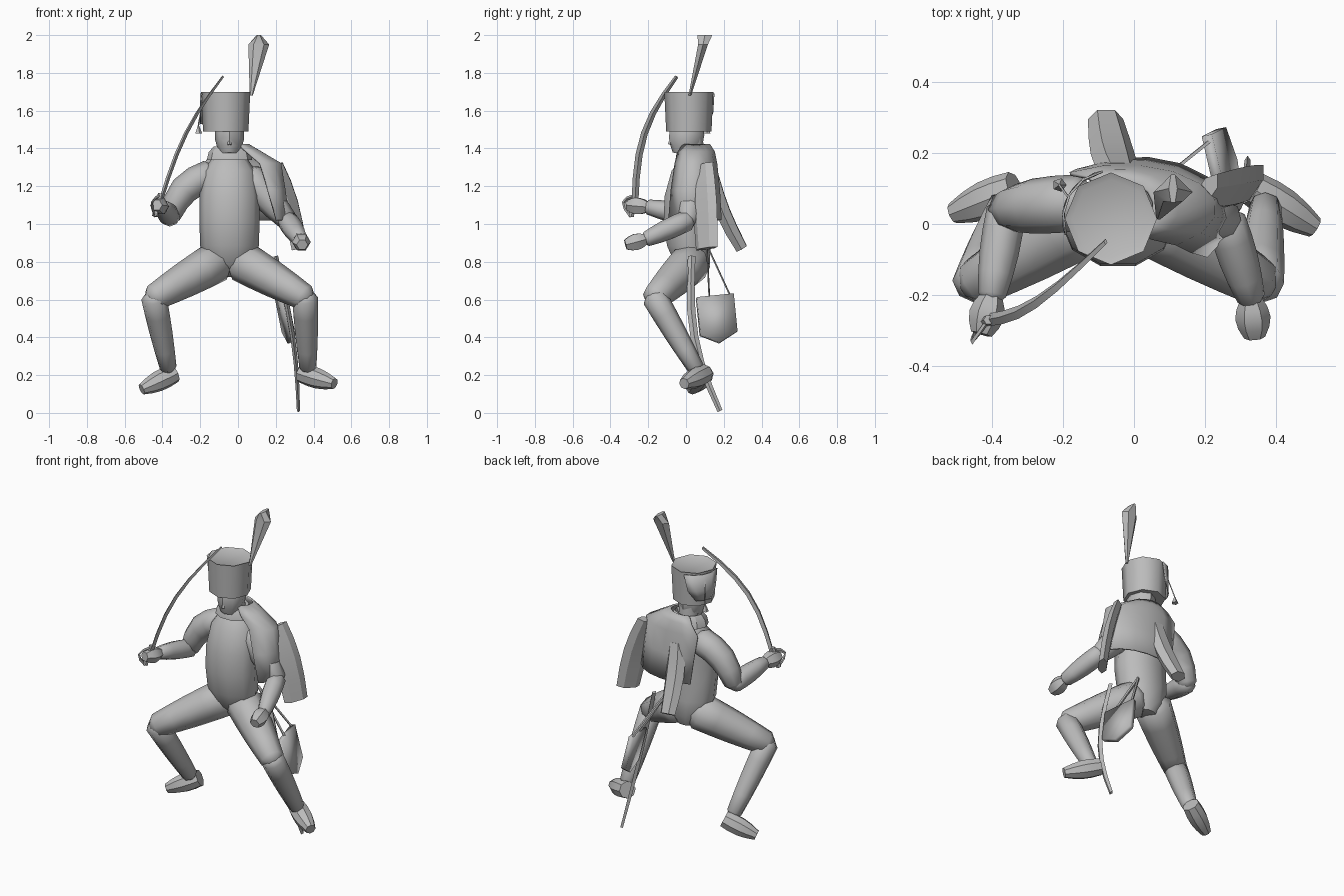
import bpy, bmesh
from math import sin, cos, pi, tau, radians, sqrt
from mathutils import Vector

cube = bpy.data.objects.get("Cube")
if cube:
    bpy.data.objects.remove(cube)

COLOUR = (.5, .5, .5, 1)
grey = bpy.data.materials.new("plain grey")
grey.use_nodes = True
grey.diffuse_color = COLOUR
grey.node_tree.nodes["Principled BSDF"].inputs["Base Color"].default_value = COLOUR


def finish(name, mesh_data, thickness=0, sharp=50):
    bmesh.ops.recalc_face_normals(mesh_data, faces=mesh_data.faces)
    mesh = bpy.data.meshes.new(name)
    mesh_data.to_mesh(mesh)
    mesh_data.free()
    mesh.materials.append(grey)
    part = bpy.data.objects.new(name, mesh)
    bpy.context.collection.objects.link(part)
    if thickness:
        solid = part.modifiers.new("thickness", 'SOLIDIFY')
        solid.thickness = thickness
        solid.offset = 0
    bpy.ops.object.select_all(action='DESELECT')
    part.select_set(True)
    bpy.context.view_layer.objects.active = part
    bpy.ops.object.shade_smooth_by_angle(angle=radians(sharp))


def skin(name, rows, closed=True, capped=True, thickness=0, sharp=50):
    """Join rows of points into one surface."""
    bm = bmesh.new()
    rows = [[bm.verts.new(point) for point in row] for row in rows]
    count = len(rows[0])
    for lower, upper in zip(rows, rows[1:]):
        for i in range(count if closed else count - 1):
            j = (i + 1) % count
            bm.faces.new((lower[i], lower[j], upper[j], upper[i]))
    if closed and capped:
        bm.faces.new(rows[0])
        bm.faces.new(rows[-1])
    finish(name, bm, thickness, sharp)


def ellipse(centre, across, along, sides):
    """Ring of points around a centre, from two half-axis vectors."""
    return [centre + across * cos(tau * k / sides) + along * sin(tau * k / sides)
            for k in range(sides)]


def arc(centre, width, depth, start, end, steps=8):
    """Horizontal open arc, with its ends in degrees."""
    angles = [radians(start + (end - start) * k / steps) for k in range(steps + 1)]
    return [centre + Vector((width * cos(a), depth * sin(a), 0)) for a in angles]


def sweep(name, start, end, first, last, swell=0, bow=(0, 0, 0), flat=1,
          side=(0, 1, 0), sides=8, steps=4, rounded=False, sharp=50):
    """Tapered, optionally swollen, bowed and flattened rod."""
    start, end, bow, side = map(Vector, (start, end, bow, side))
    rows = []
    for step in range(steps + 1):
        t = step / steps
        centre = start.lerp(end, t) + bow * sin(pi * t)
        heading = (end - start + bow * pi * cos(pi * t)).normalized()
        across = heading.cross(side).normalized()
        along = across.cross(heading) * flat
        radius = first + (last - first) * t + swell * sin(pi * t)
        ring = ellipse(centre, across * radius, along * radius, sides)
        tip = ellipse(centre + heading * radius * (t - .5), across * radius / 2,
                      along * radius / 2, sides)
        if rounded and step == 0:
            rows.append(tip)
        rows.append(ring)
        if rounded and step == steps:
            rows.append(tip)
    skin(name, rows, sharp=sharp)


# Torso: a barrel that closes at the crotch and the neck and arches forward
MIDDLE = -.045
FRONT, SIDE, UP = Vector((0, 1, 0)), Vector((1, 0, 0)), Vector((0, 0, 1))
rows = []
for t in (0, .1, .25, .45, .65, .85, .95, 1):
    girth = max(.4, sqrt(1 - abs(2 * t - 1) ** 4))
    centre = Vector((MIDDLE, .05 - .05 * sin(pi * t), .72 + .66 * t))
    rows.append(ellipse(centre, SIDE * .16 * girth, FRONT * .125 * girth, 10))
skin("torso", rows)

# Head, neck, nose and standing collar
sweep("neck", (MIDDLE, .04, 1.3), (MIDDLE, .03, 1.45), .06, .06)
sweep("head", (MIDDLE, -.01, 1.37), (MIDDLE, .01, 1.52), .05, .072, .015, flat=1.2)
sweep("nose", (MIDDLE, -.07, 1.48), (MIDDLE, -.085, 1.42), .004, .012, sides=4, side=SIDE)
skin("collar", [ellipse(Vector((MIDDLE, .035, z)), SIDE * width, FRONT * width * .8, 10)
                for z, width in ((1.34, .12), (1.38, .11), (1.41, .085), (1.38, .07))],
     capped=False, sharp=30)

# Tall hat with a sunken crown
hat = Vector((-.065, .015, 1.49))
skin("hat", [ellipse(hat + UP * height, SIDE * width, FRONT * width, 8)
             for height, width in ((0, .12), (.21, .13), (.2, .11))])

# Plume: widens upward, then closes to an edge that runs front to back
plume_rows = []
for place, width, depth in (((.07, .02, 1.68), .008, .008), ((.11, .09, 1.95), .055, .03),
                            ((.11, .1, 2), .012, .045)):
    plume_rows.append(ellipse(Vector(place), SIDE * width, FRONT * depth, 6))
skin("plume", plume_rows, sharp=30)

# Hanging hat flap, cord and tassel
skin("hat_flap", [arc(hat + UP * height, .135, .135, 150 - spread, 150 + spread, 4)
                  for height, spread in ((.2, 50), (.1, 40), (.04, 20))],
     closed=False, thickness=.006)
tassel = Vector((-.21, .11, 1.52))
sweep("tassel_cord", hat + Vector((-.12, .06, .16)), tassel, .004, .004, sides=4)
sweep("tassel", tassel, tassel - UP * .04, .004, .02, sides=5, steps=1, sharp=20)

# Arms: shoulder, elbow, wrist, knuckles and the sideways bow of the upper arm
ARMS = {
    "right": ((-.15, .06, 1.26), (-.36, .04, 1.04), (-.4, -.2, 1.09), (-.43, -.31, 1.1), -.03),
    "left": ((.06, .05, 1.25), (.26, .01, 1.02), (.33, -.21, .92), (.34, -.32, .89), 0),
}
for label, (shoulder, elbow, wrist, knuckles, bend) in ARMS.items():
    sweep(label + "_upper_arm", shoulder, elbow, .08, .055, .01, bow=(bend, 0, -bend),
          rounded=True)
    sweep(label + "_forearm", elbow, wrist, .055, .04, .008, side=UP, rounded=True)
    sweep(label + "_hand", wrist, knuckles, .03, .03, .02, side=UP, sides=6, sharp=30)

# Legs, spread wide with bent knees
for label, s in (("right", -1), ("left", 1)):
    hip = (MIDDLE + s * .07, .03, .8)
    knee = (MIDDLE + s * .4, -.165, .61)
    ankle = (s * .37, .05, .24)
    toe = (s * .51, .01 - s * .02, .14 + s * .015)
    sweep(label + "_thigh", hip, knee, .11, .07, .005, rounded=True)
    sweep(label + "_shin", knee, ankle, .068, .045, .004, side=SIDE, rounded=True)
    sweep(label + "_foot", (s * .335, .1, .21), toe, .05, .03, .015, side=UP, sharp=40)

# Jacket slung over the left shoulder, its front edge swinging forward
rows = []
for t in (0, .1, .25, .6, 1):
    centre = Vector((MIDDLE + .055 * t, .05 - .03 * t, 1.42 - .4 * t))
    rows.append(arc(centre, .1 + .16 * min(1, 4 * t), .075 + .09 * sqrt(t), -60 + 18 * t, 125))
skin("slung_jacket", rows, closed=False, thickness=.01)

# Its two empty sleeves
sweep("left_empty_sleeve", (.2, .09, 1.31), (.325, .11, .87), .065, .07, .01,
      bow=(.01, 0, .02), flat=.4, side=(1, -.7, 0), sides=6, sharp=30)
sweep("back_empty_sleeve", (-.04, .14, 1.25), (-.08, .295, .87), .055, .05, .01,
      bow=(0, -.02, 0), flat=.7, sides=6, sharp=30)

# Raised sabre with grip and guard
hilt, pommel = Vector((-.41, -.27, 1.12)), Vector((-.44, -.29, 1.04))
sweep("sabre_blade", hilt, (-.08, -.05, 1.78), .018, .01, .004, bow=(-.03, -.06, .03),
      flat=.6, side=SIDE, sides=4, steps=6, sharp=30)
sweep("sabre_grip", hilt + UP * .04, pommel, .014, .016, sides=6)
sweep("sabre_guard", hilt + UP * .03, pommel, .01, .01, bow=(-.03, -.05, .02),
      flat=.6, side=SIDE, sides=4)

# Scabbard at the left hip, curving back at the foot
sweep("scabbard", (.2, .03, .83), (.32, .18, .01), .02, .014, .004, bow=(.03, -.06, -.02),
      flat=.6, side=SIDE, sides=4, steps=6, sharp=30)

# Flat pouch with a pointed lower edge, on two straps
front, back = Vector((.25, .055, .61)), Vector((.205, .25, .63))
drop = Vector((.04, .02, -.2))
bm = bmesh.new()
outline = (front, back, back + drop, (front + back) / 2 + drop * 1.25, front + drop)
bm.faces.new([bm.verts.new(point) for point in outline])
finish("pouch", bm, .03)
for label, along in (("front", .35), ("back", .9)):
    sweep(label + "_strap", (.06, .11, .89), front.lerp(back, along), .009, .009,
          flat=.5, sides=4, steps=1)
